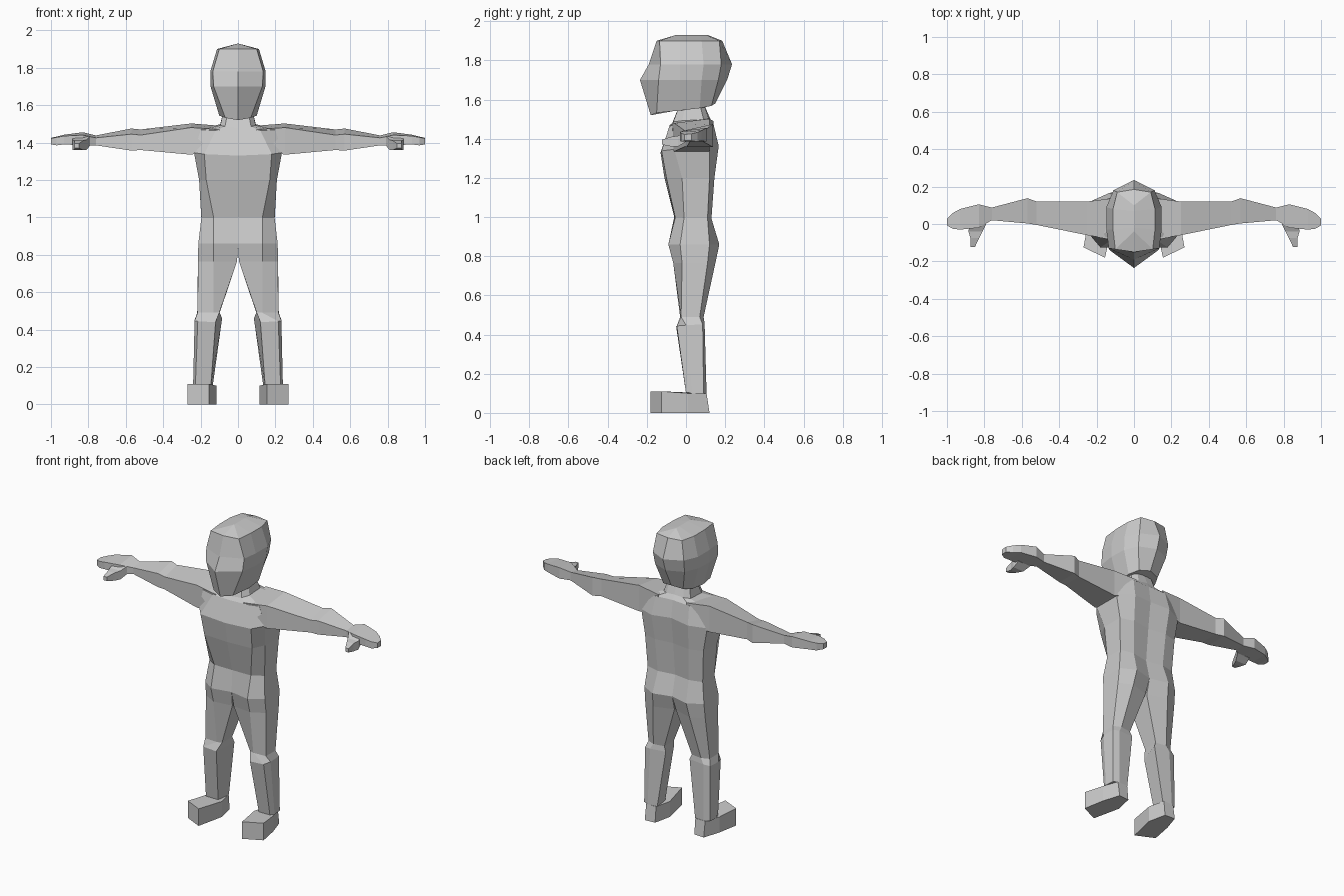
import bpy, bmesh


def loft(name, rings, closed=True, cap_start=True, cap_end=True):
    """Skin equal-length rings of points, then mirror the result across x."""
    bm = bmesh.new()
    loops = [[bm.verts.new(p) for p in ring] for ring in rings]
    n = len(loops[0])
    for a, b in zip(loops, loops[1:]):
        for i in range(n if closed else n - 1):
            j = (i + 1) % n
            bm.faces.new((a[i], a[j], b[j], b[i]))
    if cap_start:
        bm.faces.new(loops[0])
    if cap_end:
        bm.faces.new(loops[-1])
    bmesh.ops.remove_doubles(bm, verts=bm.verts, dist=0.0005)
    bmesh.ops.recalc_face_normals(bm, faces=bm.faces)
    mesh = bpy.data.meshes.new(name)
    bm.to_mesh(mesh)
    bm.free()
    obj = bpy.data.objects.new(name, mesh)
    bpy.context.collection.objects.link(obj)
    mod = obj.modifiers.new("mirror", 'MIRROR')
    mod.use_clip = True
    return obj


def level(z_front, z_back, *xy):
    """Ring of (x, y) points running front to back, tilted between two heights."""
    last = len(xy) - 1
    return [(x, y, z_front + (z_back - z_front) * i / last) for i, (x, y) in enumerate(xy)]


def slab(x, front, back, low, front_top, back_top):
    """Four-sided arm section at a given x."""
    return [(x, front, low), (x, front, front_top), (x, back, back_top), (x, back, low)]


# Head: half profile, top ridge down to the jaw
loft("head", [
    level(1.93, 1.93, (0, -.05), (0, -.04), (0, -.02), (0, .07), (0, .1), (0, .11)),
    level(1.90, 1.90, (0, -.15), (.10, -.135), (.112, -.03), (.112, .08), (.09, .17), (0, .185)),
    level(1.78, 1.78, (0, -.19), (.135, -.13), (.148, -.03), (.148, .09), (.11, .18), (0, .235)),
    level(1.70, 1.70, (0, -.235), (.13, -.14), (.147, -.03), (.142, .08), (.105, .165), (0, .21)),
    level(1.52, 1.58, (0, -.18), (.068, -.15), (.10, -.03), (.10, .07), (.07, .13), (0, .15)),
], closed=False, cap_start=False)

# Torso with neck: half profile, open where the legs continue it
hip = ((0, -.065), (.13, -.09), (.212, -.03), (.212, .12), (.12, .17), (0, .14))
loft("torso", [
    level(1.58, 1.58, (0, -.03), (.05, -.03), (.075, 0), (.075, .07), (.05, .09), (0, .09)),
    level(1.48, 1.51, (0, -.07), (.07, -.065), (.095, -.02), (.095, .09), (.06, .115), (0, .12)),
    level(1.46, 1.48, (0, -.085), (.12, -.085), (.20, -.07), (.20, .11), (.12, .14), (0, .135)),
    level(1.33, 1.37, (0, -.13), (.18, -.125), (.235, -.06), (.235, .12), (.13, .167), (0, .15)),
    level(1.20, 1.20, (0, -.11), (.17, -.10), (.208, -.02), (.208, .12), (.12, .145), (0, .13)),
    level(1.00, 0.99, (0, -.06), (.13, -.055), (.196, -.01), (.196, .11), (.11, .13), (0, .11)),
    level(0.86, 0.86, *hip),
], closed=False, cap_end=False)

# Legs: same six-point section, closed on the inner side
loft("legs", [
    level(.86, .86, *hip),
    level(.765, .765, (.005, -.05), (.13, -.065), (.214, -.02), (.214, .11), (.13, .15), (.005, .11)),
    level(.49, .49, (.10, -.02), (.13, -.03), (.216, -.025), (.218, .07), (.17, .09), (.098, .08)),
    level(.44, .46, (.12, -.05), (.215, -.047), (.232, 0), (.232, .085), (.19, .095), (.085, .085)),
    level(.10, .10, (.145, .005), (.228, 0), (.24, .03), (.235, .09), (.20, .105), (.135, .10)),
], cap_start=False)

# Feet: splayed blocks
sole = [(.155, -.18), (.27, -.125), (.245, .01), (.21, .12), (.14, .115), (.115, 0)]
loft("feet", [
    [(x, y, 0) for x, y in sole],
    [(x, min(y, .105), .11 if y < -.1 else .10) for x, y in sole],
])

# Arms: shoulder, elbow, wrist
loft("arms", [
    slab(.10, -.085, .14, 1.37, 1.47, 1.49),
    slab(.25, -.06, .12, 1.335, 1.48, 1.502),
    slab(.52, -.005, .12, 1.36, 1.44, 1.47),
    slab(.57, .003, .138, 1.357, 1.445, 1.475),
    slab(.76, .02, .088, 1.385, 1.425, 1.438),
], cap_end=False)

# Hands: flat mitts
loft("hands", [
    slab(.76, .02, .088, 1.385, 1.425, 1.438),
    slab(.83, -.02, .105, 1.385, 1.44, 1.455),
    slab(.93, -.03, .08, 1.39, 1.435, 1.442),
    slab(.97, -.025, .058, 1.385, 1.428, 1.432),
    slab(1.0, -.008, .028, 1.39, 1.422, 1.425),
])

# Thumbs: tapered, pointing forward
loft("thumbs", [
    [(x0, y, lo), (x1, y, lo), (x1, y, hi), (x0, y, hi)]
    for x0, x1, y, lo, hi in [(.79, .88, 0, 1.385, 1.435), (.81, .885, -.04, 1.36, 1.415),
                              (.828, .875, -.075, 1.36, 1.41), (.85, .873, -.122, 1.37, 1.395)]
])
